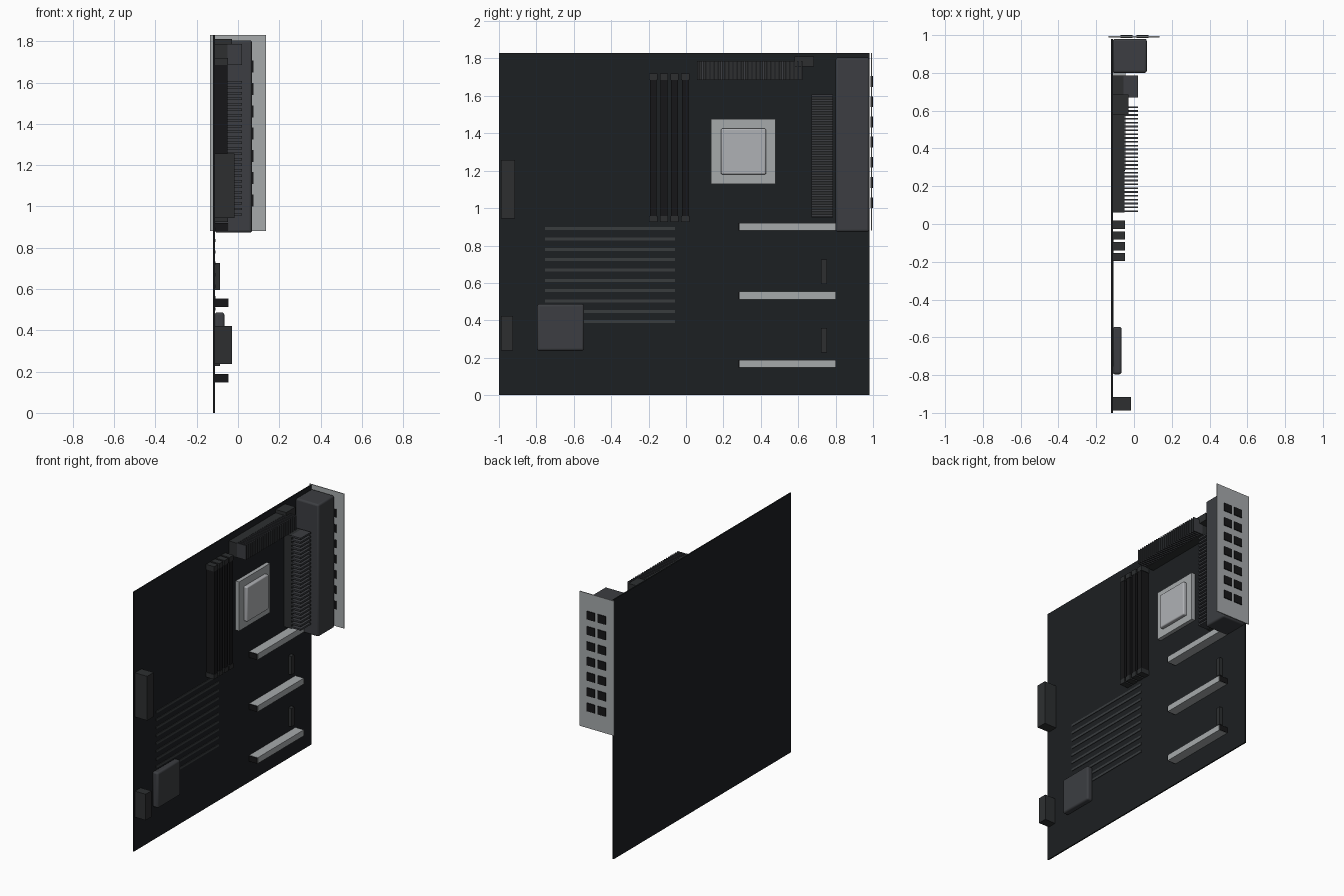
import bpy, bmesh
from mathutils import Vector

if "Cube" in bpy.data.objects:
    bpy.data.objects.remove(bpy.data.objects["Cube"])

SURF = -0.112  # component side of the board


def material(name, r, g, b):
    m = bpy.data.materials.new(name)
    m.diffuse_color = (r, g, b, 1)
    m.use_nodes = True
    m.node_tree.nodes["Principled BSDF"].inputs["Base Color"].default_value = m.diffuse_color
    return m


BOARD = material("board_black", 0.012, 0.014, 0.016)
BLACK = material("slot_black", 0.008, 0.008, 0.009)
DARK = material("connector_dark", 0.026, 0.028, 0.030)
GREY = material("housing_grey", 0.045, 0.048, 0.054)
TRACE = material("trace_grey", 0.040, 0.045, 0.048)
STEEL = material("steel", 0.38, 0.40, 0.41)
CAP = material("cap_metal", 0.43, 0.44, 0.46)


def boxes(name, mat, spans, bevel=0.0):
    """One object made of boxes, each given as ((x0, x1), (y0, y1), (z0, z1))."""
    bm = bmesh.new()
    for span in spans:
        verts = bmesh.ops.create_cube(bm, size=1)["verts"]
        for v in verts:
            v.co = Vector([(a + b) / 2 + c * (b - a) for c, (a, b) in zip(v.co, span)])
    me = bpy.data.meshes.new(name)
    bm.to_mesh(me)
    bm.free()
    me.materials.append(mat)
    ob = bpy.data.objects.new(name, me)
    bpy.context.collection.objects.link(ob)
    if bevel:
        mod = ob.modifiers.new("bevel", "BEVEL")
        mod.width = bevel
        mod.segments = 3
        bpy.ops.object.select_all(action="DESELECT")
        ob.select_set(True)
        bpy.context.view_layer.objects.active = ob
        bpy.ops.object.shade_smooth_by_angle()
    return ob


def part(name, mat, top, y, z, bevel=0.0, base=SURF):
    return boxes(name, mat, [((base, top), y, z)], bevel)


# Circuit board
part("circuit_board", BOARD, SURF, (-1, 0.98), (0, 1.83), base=-0.121)

# Rear port housing, shield plate and port openings
part("port_housing", GREY, 0.068, (0.80, 0.98), (0.873, 1.805), 0.012)
boxes("port_shield", STEEL, [((-0.135, 0.135), (0.988, 0.994), (0.88, 1.83))])
boxes("port_openings", BLACK, [
    ((x - 0.031, x + 0.031), (0.986, 1.0), (z - 0.029, z + 0.029))
    for x in (-0.04, 0.045) for z in [1.677 - 0.108 * i for i in range(7)]])

# Processor socket and heat spreader
part("processor_socket", STEEL, -0.085, (0.134, 0.478), (1.13, 1.476))
part("processor_cap", CAP, -0.058, (0.187, 0.428), (1.18, 1.425), 0.008, base=-0.09)

# Memory slots with end latches
for i in range(4):
    y = -0.004 - 0.057 * i
    part(f"memory_slot_{i + 1}", BLACK, -0.05, (y - 0.018, y + 0.018), (0.955, 1.69))
    boxes(f"memory_latches_{i + 1}", DARK, [
        ((SURF, -0.048), (y - 0.022, y + 0.022), z) for z in ((0.925, 0.958), (1.685, 1.72))])

# Side heatsink: base and fins stacked in z
part("side_heatsink_base", DARK, -0.05, (0.67, 0.785), (0.95, 1.607))
boxes("side_heatsink_fins", GREY, [
    ((-0.055, 0.02), (0.67, 0.785), (z, z + 0.012))
    for z in [0.955 + 0.0267 * i for i in range(25)]])

# Upper heatsink: base and fins stacked in y
part("upper_heatsink_base", DARK, -0.05, (0.06, 0.62), (1.685, 1.787))
boxes("upper_heatsink_fins", GREY, [
    ((-0.055, 0.02), (y, y + 0.009), (1.685, 1.787))
    for y in [0.063 + 0.0204 * i for i in range(28)]])

# Processor power connector
part("processor_power_connector", DARK, -0.03, (0.58, 0.685), (1.757, 1.81))

# Expansion slots: dark core in a metal shell
for i, z in enumerate((0.90, 0.533, 0.168)):
    part(f"expansion_slot_core_{i + 1}", BLACK, -0.048, (0.28, 0.803), (z - 0.0195, z + 0.0195))
    part(f"expansion_slot_shell_{i + 1}", STEEL, -0.046, (0.286, 0.80), (z - 0.021, z + 0.021))

# Short slots between the expansion slots
for i, z in enumerate(((0.595, 0.725), (0.228, 0.358))):
    part(f"short_slot_{i + 1}", DARK, -0.088, (0.722, 0.753), z)

# Raised decorative traces
boxes("board_traces", TRACE, [
    ((SURF - 0.002, -0.108), (-0.755, -0.06), (z - 0.008, z + 0.008))
    for z in [0.89 - 0.0552 * i for i in range(10)]])

# Chipset cooler
part("chipset_cooler", GREY, -0.066, (-0.796, -0.545), (0.237, 0.487), 0.012)

# Board edge connectors
part("main_power_connector", DARK, -0.017, (-0.988, -0.915), (0.945, 1.257))
part("drive_connector", DARK, -0.029, (-0.988, -0.925), (0.238, 0.422))
